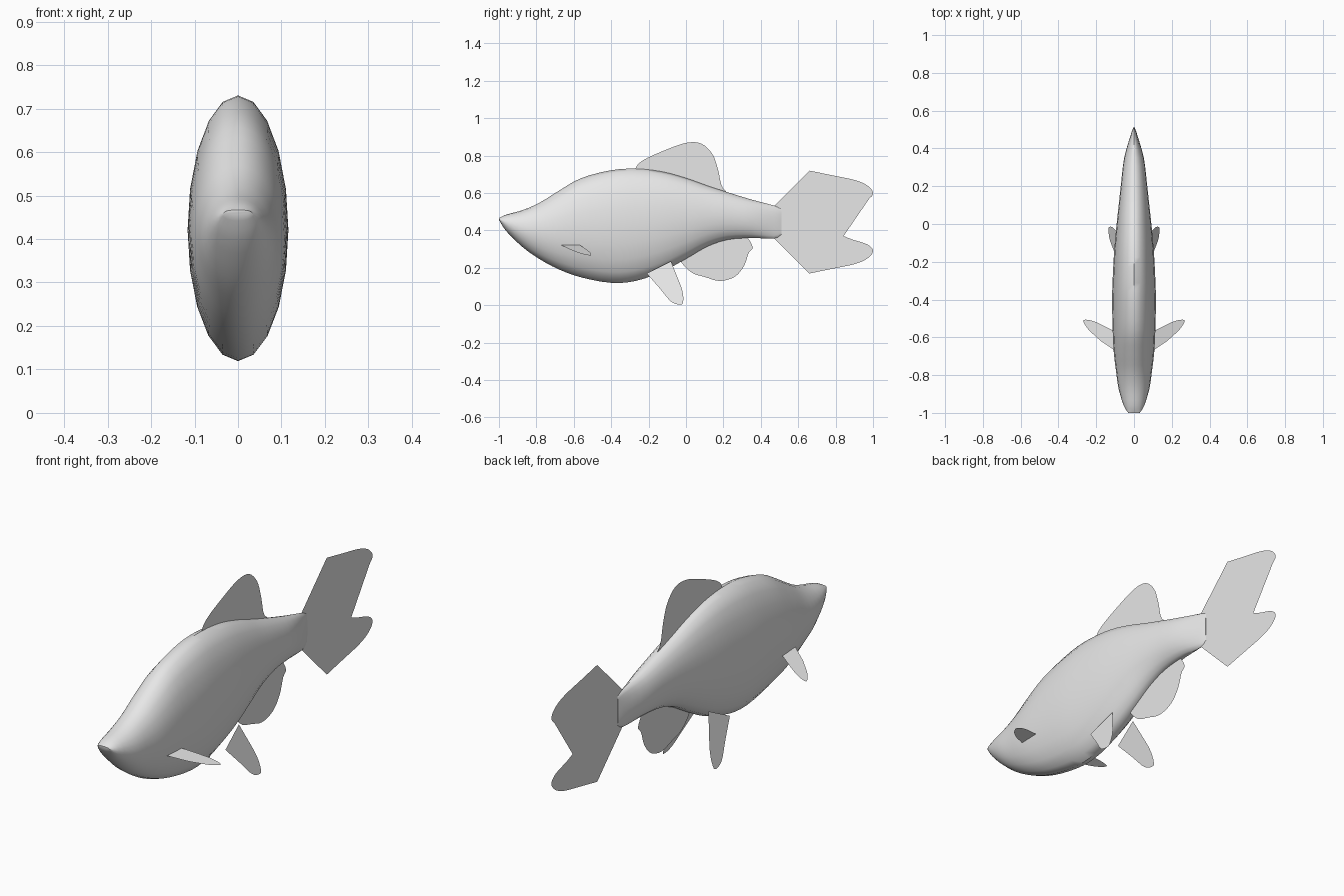
import bpy
import bmesh
from math import sin, cos, pi, radians
from mathutils import Vector

default_cube = bpy.data.objects.get("Cube")
if default_cube:
    bpy.data.objects.remove(default_cube, do_unlink=True)

# One plain colour for the whole fish
grey = bpy.data.materials.new("pale_grey")
grey.use_nodes = True
colour = (0.8, 0.8, 0.8, 1)
grey.diffuse_color = colour
grey.node_tree.nodes["Principled BSDF"].inputs["Base Color"].default_value = colour


def spline(points, steps):
    """Smooth curve through the points; a repeated point makes a corner."""
    points = [Vector(p) for p in points]
    padded = [points[0]] + points + [points[-1]]
    result = []
    for a, b, c, d in zip(padded, padded[1:], padded[2:], padded[3:]):
        if (b - c).length < 1e-6:
            continue
        for i in range(steps):
            t = i / steps
            result.append(0.5 * (2 * b + (c - a) * t + (2 * a - 5 * b + 4 * c - d) * t ** 2
                                 + (3 * b - a - 3 * c + d) * t ** 3))
    return result + [points[-1]]


def finish(name, bm):
    """Turn a bmesh into a smooth shaded object."""
    mesh = bpy.data.meshes.new(name)
    bm.to_mesh(mesh)
    bm.free()
    mesh.materials.append(grey)
    obj = bpy.data.objects.new(name, mesh)
    bpy.context.collection.objects.link(obj)
    bpy.ops.object.select_all(action='DESELECT')
    obj.select_set(True)
    bpy.context.view_layer.objects.active = obj
    bpy.ops.object.shade_smooth_by_angle(angle=radians(45))
    return obj


def fin(name, outline, steps=4, place=lambda y, z: (0, y, z), mirror=False):
    """Thin sheet from a side outline, optionally mirrored to the other flank."""
    bm = bmesh.new()
    face = bm.faces.new([bm.verts.new(place(*p)) for p in spline(outline, steps)])
    bmesh.ops.triangulate(bm, faces=[face])
    obj = finish(name, bm)
    if mirror:
        obj.modifiers.new("both_sides", 'MIRROR').use_mirror_merge = False
    return obj


# Body: oval rings lofted from snout to tail root (y, bottom, top, half width)
stations = [
    (-1, .457, .467, .03), (-.96, .395, .485, .055), (-.87, .308, .51, .082),
    (-.78, .245, .55, .095), (-.68, .192, .612, .107), (-.56, .149, .68, .113),
    (-.4, .12, .722, .116), (-.27, .13, .73, .112), (-.13, .178, .715, .104),
    (0, .248, .68, .092), (.11, .312, .641, .08), (.22, .35, .605, .068),
    (.35, .36, .565, .052), (.47, .356, .533, .018), (.51, .38, .512, .004),
]
sides = 20
body = bmesh.new()
rings = []
for y, bottom, top, width in spline(stations, 3):
    middle, height = (top + bottom) / 2, (top - bottom) / 2
    rings.append([body.verts.new((width * sin(2 * pi * k / sides), y,
                                  middle + height * cos(2 * pi * k / sides)))
                  for k in range(sides)])
for near, far in zip(rings, rings[1:]):
    for k in range(sides):
        n = (k + 1) % sides
        body.faces.new((near[k], near[n], far[n], far[k]))
body.faces.new(rings[0])
body.faces.new(rings[-1])
bmesh.ops.recalc_face_normals(body, faces=body.faces)
finish("body", body)

# Dorsal fin, its base sunk in the back
fin("dorsal_fin", [(-.24, .71), (-.27, .73), (-.23, .775), (-.11, .83), (0, .868),
                   (.08, .865), (.14, .81), (.17, .73), (.19, .64), (.215, .61),
                   (.215, .61), (.19, .6), (.19, .6), (0, .66)])

# Anal fin
fin("anal_fin", [(0, .27), (-.03, .24), (.03, .175), (.1, .152), (.18, .13), (.26, .152),
                 (.31, .21), (.335, .28), (.357, .31), (.325, .37), (.325, .37), (.2, .37)])

# Forked tail fin, lower lobe reflected from the upper one
axis = .445
upper = [(.46, .52), (.46, .52), (.66, .72), (.66, .72), (.78, .695), (.9, .67), (.97, .64),
         (1, .6), (.97, .565), (.88, .535), (.8, .5), (.75, .466), (.738, axis)]
lower = [(y, 2 * axis - z) for y, z in reversed(upper[:-1])]
fin("tail_fin", upper + lower)

# Paired pelvic fins, splayed outwards below the belly
fin("pelvic_fins", [(-.08, .235), (-.08, .235), (-.05, .16), (-.02, .08), (-.015, .02),
                    (-.03, .003), (-.08, .02), (-.14, .09), (-.21, .17), (-.21, .17)],
    place=lambda y, z: (.075 + (.19 - z) * .32, y, z), mirror=True)

# Paired pectoral fins, outlined from above as (y, x) and sloping down
fin("pectoral_fins", [(-.67, .1), (-.67, .1), (-.57, .1), (-.57, .1), (-.52, .2),
                      (-.507, .25), (-.515, .268), (-.56, .24), (-.62, .175)],
    place=lambda y, x: (x, y, .323 - (x - .1) * .335), mirror=True)
